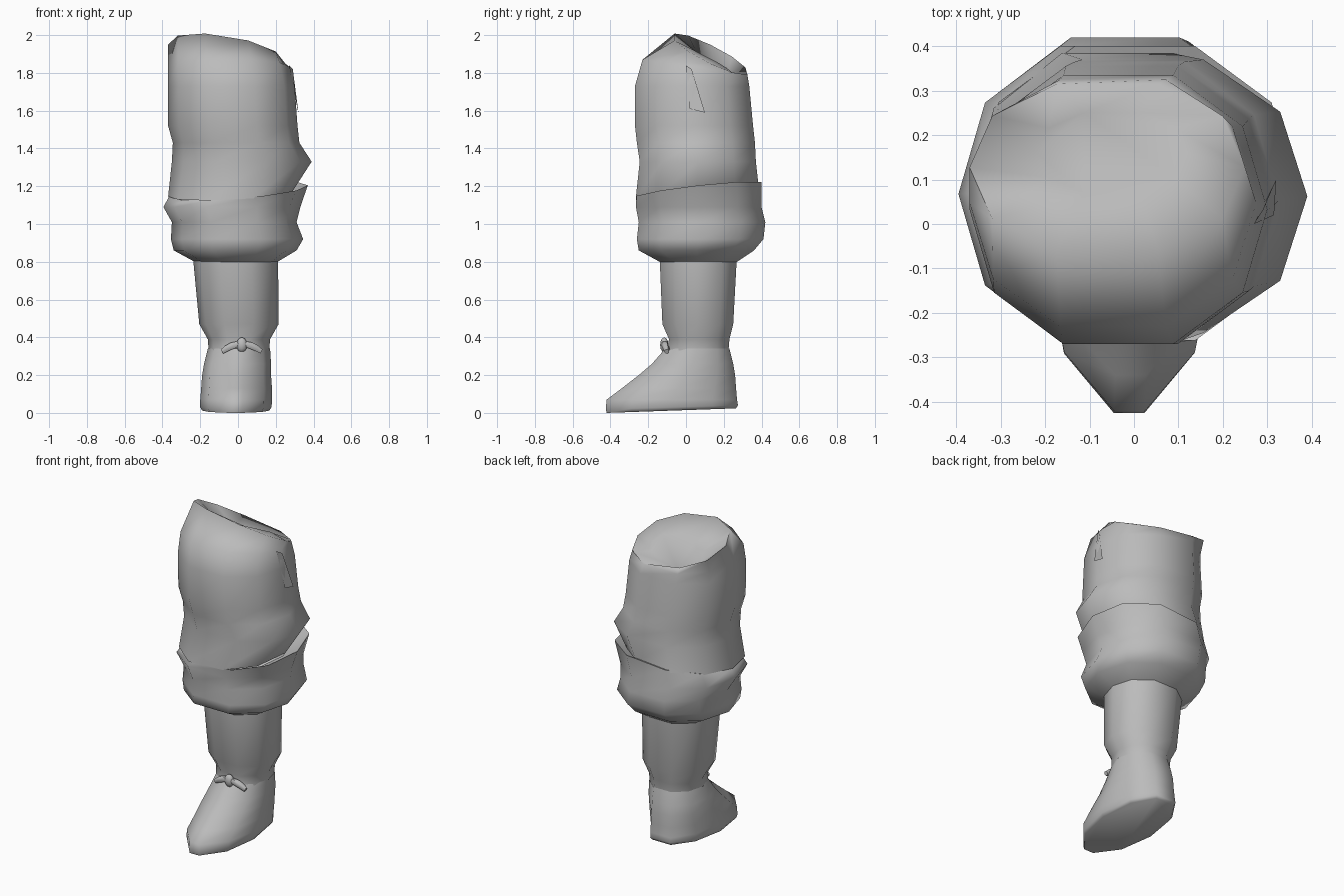
import bpy, bmesh, math
from mathutils import Vector

cube = bpy.data.objects.get("Cube")
if cube:
    bpy.data.objects.remove(cube, do_unlink=True)

gray = bpy.data.materials.new("plain_gray")
gray.use_nodes = True
GRAY = (0.5, 0.5, 0.5, 1)
gray.diffuse_color = GRAY
gray.node_tree.nodes["Principled BSDF"].inputs["Base Color"].default_value = GRAY

SIDES = 10


def finish(name, bm, angle):
    """Turn a bmesh into a smooth shaded gray object."""
    mesh = bpy.data.meshes.new(name)
    bm.to_mesh(mesh)
    bm.free()
    obj = bpy.data.objects.new(name, mesh)
    bpy.context.collection.objects.link(obj)
    mesh.materials.append(gray)
    bpy.ops.object.select_all(action='DESELECT')
    obj.select_set(True)
    bpy.context.view_layer.objects.active = obj
    bpy.ops.object.shade_smooth_by_angle(angle=math.radians(angle))
    return obj


def loft(name, rings, angle=60, cap_start=False, cap_end=False, pinch=0):
    """Skin rings of (z, x_min, x_max, y_min, y_max, rise to back, rise to left)."""
    bm = bmesh.new()
    loops = []
    for z, x0, x1, y0, y1, back, left in rings:
        loop = []
        for i in range(SIDES):
            a = 2 * math.pi * i / SIDES
            c, s = math.cos(a), math.sin(a) / math.cos(math.pi / SIDES)
            # slightly boxy outline, optionally pointed at the front
            c = math.copysign(abs(c) ** .85, c)
            wide = c * (1 - pinch * max(0, -s) ** 4)
            loop.append(bm.verts.new(((x0 + x1) / 2 + wide * (x1 - x0) / 2,
                                      (y0 + y1) / 2 + s * (y1 - y0) / 2,
                                      z + s * back + c * left)))
        loops.append(loop)
    for low, high in zip(loops, loops[1:]):
        for i in range(SIDES):
            j = (i + 1) % SIDES
            bm.faces.new((low[i], low[j], high[j], high[i]))
    if cap_start:
        bm.faces.new(loops[0][::-1])
    if cap_end:
        bm.faces.new(loops[-1])
    return finish(name, bm, angle)


# Shoe with a pointed toe
loft("shoe", [
    (.012, -.19, .165, -.42, .265, .012, 0),
    (.03, -.2, .178, -.425, .275, .01, 0),
    (.07, -.2, .18, -.42, .27, 0, 0),
    (.13, -.195, .18, -.34, .265, 0, 0),
    (.2, -.19, .175, -.25, .26, 0, 0),
    (.26, -.18, .175, -.18, .25, 0, 0),
    (.34, -.16, .17, -.11, .23, 0, 0),
], cap_start=True, pinch=.5)

# Stocking between shoe and cuff
loft("lower_leg", [
    (.33, -.155, .165, -.1, .225, 0, 0),
    (.39, -.16, .17, -.09, .23, 0, 0),
    (.47, -.205, .215, -.125, .25, 0, 0),
    (.84, -.24, .212, -.14, .27, 0, 0),
])

# Puffy rolled cuff
loft("trouser_cuff", [
    (.8, -.23, .21, -.14, .27, 0, 0),
    (.86, -.34, .31, -.25, .36, 0, 0),
    (.92, -.355, .345, -.26, .41, 0, 0),
    (1.01, -.35, .31, -.25, .42, 0, 0),
    (1.09, -.395, .33, -.265, .4, 0, 0),
    (1.175, -.365, .37, -.262, .4, .037, .03),
    (1.15, -.3, .27, -.2, .33, .03, 0),
])

# Baggy trouser leg, leaning to a ridge, with a hollow at the top
loft("trouser_leg", [
    (1.16, -.37, .29, -.266, .385, .03, .015),
    (1.33, -.35, .39, -.245, .37, 0, 0),
    (1.43, -.345, .325, -.26, .365, 0, 0),
    (1.52, -.37, .315, -.27, .355, 0, 0),
    (1.73, -.37, .3, -.27, .335, 0, 0),
    (1.83, -.37, .275, -.23, .325, -.04, 0),
    (1.9, -.37, .25, -.06, .315, -.09, -.05),
    (1.84, -.22, .12, .07, .25, -.05, .02),
], angle=100, cap_end=True)

# Narrow fold on the left side of the trouser leg
bm = bmesh.new()
fold = [bm.verts.new(p) for p in
        ((.27, 0, 1.84), (.315, .02, 1.61), (.32, .1, 1.59), (.29, .03, 1.82))]
bm.faces.new(fold)
finish("side_fold", bm, 30)

# Bow knot
bm = bmesh.new()
bmesh.ops.create_uvsphere(bm, u_segments=10, v_segments=6, radius=1)
for v in bm.verts:
    v.co = Vector((.02 + v.co.x * .03, -.115 + v.co.y * .022, .36 + v.co.z * .04))
finish("bow_knot", bm, 60)

# Drooping bow ends: tapered rods following an arc
for side, label in ((-1, "right"), (1, "left")):
    bm = bmesh.new()
    loops = []
    for k in range(5):
        t = k / 4
        centre = Vector((.02 + side * .105 * t, -.117 + .015 * t, .365 - .04 * t * t))
        r = .013 + .007 * math.sin(math.pi * t)
        loops.append([bm.verts.new(centre + Vector((
            side * r * .5 * t * math.sin(a), r * math.cos(a), r * math.sin(a))))
            for a in (math.tau * i / 6 for i in range(6))])
    for p, q in zip(loops, loops[1:]):
        for i in range(6):
            j = (i + 1) % 6
            bm.faces.new((p[i], p[j], q[j], q[i]))
    bm.faces.new(loops[-1])
    bmesh.ops.recalc_face_normals(bm, faces=bm.faces)
    finish("bow_end_" + label, bm, 60)
